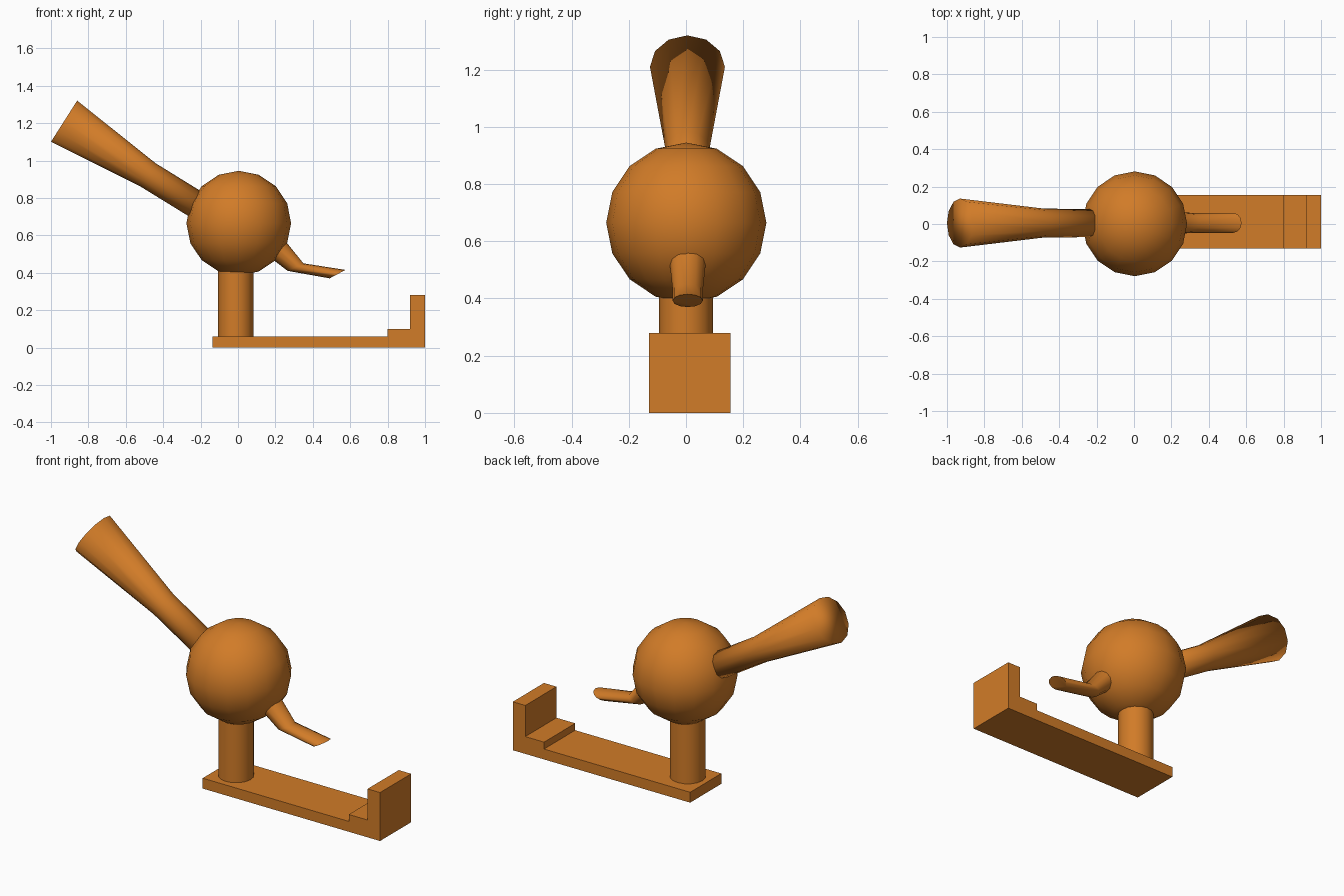
import bpy, bmesh, math
from mathutils import Vector

if "Cube" in bpy.data.objects:
    bpy.data.objects.remove(bpy.data.objects["Cube"])

orange = bpy.data.materials.new("orange")
orange.diffuse_color = (0.64, 0.2, 0.021, 1)
orange.use_nodes = True
orange.node_tree.nodes["Principled BSDF"].inputs["Base Color"].default_value = orange.diffuse_color


def add_object(name, bm, smooth):
    bmesh.ops.recalc_face_normals(bm, faces=bm.faces)
    for f in bm.faces:
        f.smooth = smooth
    mesh = bpy.data.meshes.new(name)
    bm.to_mesh(mesh)
    bm.free()
    mesh.materials.append(orange)
    ob = bpy.data.objects.new(name, mesh)
    bpy.context.collection.objects.link(ob)
    return ob


def smooth_by_angle(ob, degrees):
    bpy.ops.object.select_all(action='DESELECT')
    ob.select_set(True)
    bpy.context.view_layer.objects.active = ob
    bpy.ops.object.shade_smooth_by_angle(angle=math.radians(degrees))


def tube(name, rings, y, sides):
    """Capped loft; each ring is (upper xz, lower xz, half width in y)."""
    bm = bmesh.new()
    loops = []
    for (ux, uz), (lx, lz), w in rings:
        centre = Vector(((ux + lx) / 2, y, (uz + lz) / 2))
        half = Vector(((ux - lx) / 2, 0, (uz - lz) / 2))
        loops.append([bm.verts.new(centre + half * math.cos(a) + Vector((0, w * math.sin(a), 0)))
                      for a in (2 * math.pi * i / sides for i in range(sides))])
    for a, b in zip(loops, loops[1:]):
        for i in range(sides):
            j = (i + 1) % sides
            bm.faces.new((a[i], a[j], b[j], b[i]))
    bm.faces.new(loops[0])
    bm.faces.new(loops[-1])
    return add_object(name, bm, True)


# Stepped base: side profile extruded across y
profile = [(-0.135, 0), (1, 0), (1, 0.28), (0.92, 0.28), (0.92, 0.1),
           (0.8, 0.1), (0.8, 0.06), (-0.135, 0.06)]
bm = bmesh.new()
face = bm.faces.new([bm.verts.new((x, -0.13, z)) for x, z in profile])
new = bmesh.ops.extrude_face_region(bm, geom=[face])["geom"]
bmesh.ops.translate(bm, vec=(0, 0.285, 0),
                    verts=[v for v in new if isinstance(v, bmesh.types.BMVert)])
add_object("stepped_base", bm, False)

# Post
bm = bmesh.new()
bmesh.ops.create_cone(bm, cap_ends=True, segments=16, radius1=0.094, radius2=0.094, depth=0.42)
bmesh.ops.translate(bm, vec=(-0.012, 0, 0.25), verts=bm.verts)
smooth_by_angle(add_object("post", bm, True), 40)

# Ball
bm = bmesh.new()
bmesh.ops.create_uvsphere(bm, u_segments=16, v_segments=8, radius=0.28)
bmesh.ops.translate(bm, vec=(0.004, 0.001, 0.665), verts=bm.verts)
add_object("ball", bm, True)

# Flared horn, smooth right over its rim
tube("horn", [((-0.14, 0.8), (-0.218, 0.674), 0.075),
              ((-0.44, 0.985), (-0.52, 0.86), 0.077),
              ((-0.86, 1.32), (-1.0, 1.1), 0.131)], 0.005, 12)

# Bent spout with slanted tip
spout = tube("spout", [((0.225, 0.604), (0.148, 0.5), 0.066),
                       ((0.35, 0.45), (0.265, 0.41), 0.053),
                       ((0.575, 0.415), (0.49, 0.37), 0.053)], 0.006, 12)
smooth_by_angle(spout, 60)
